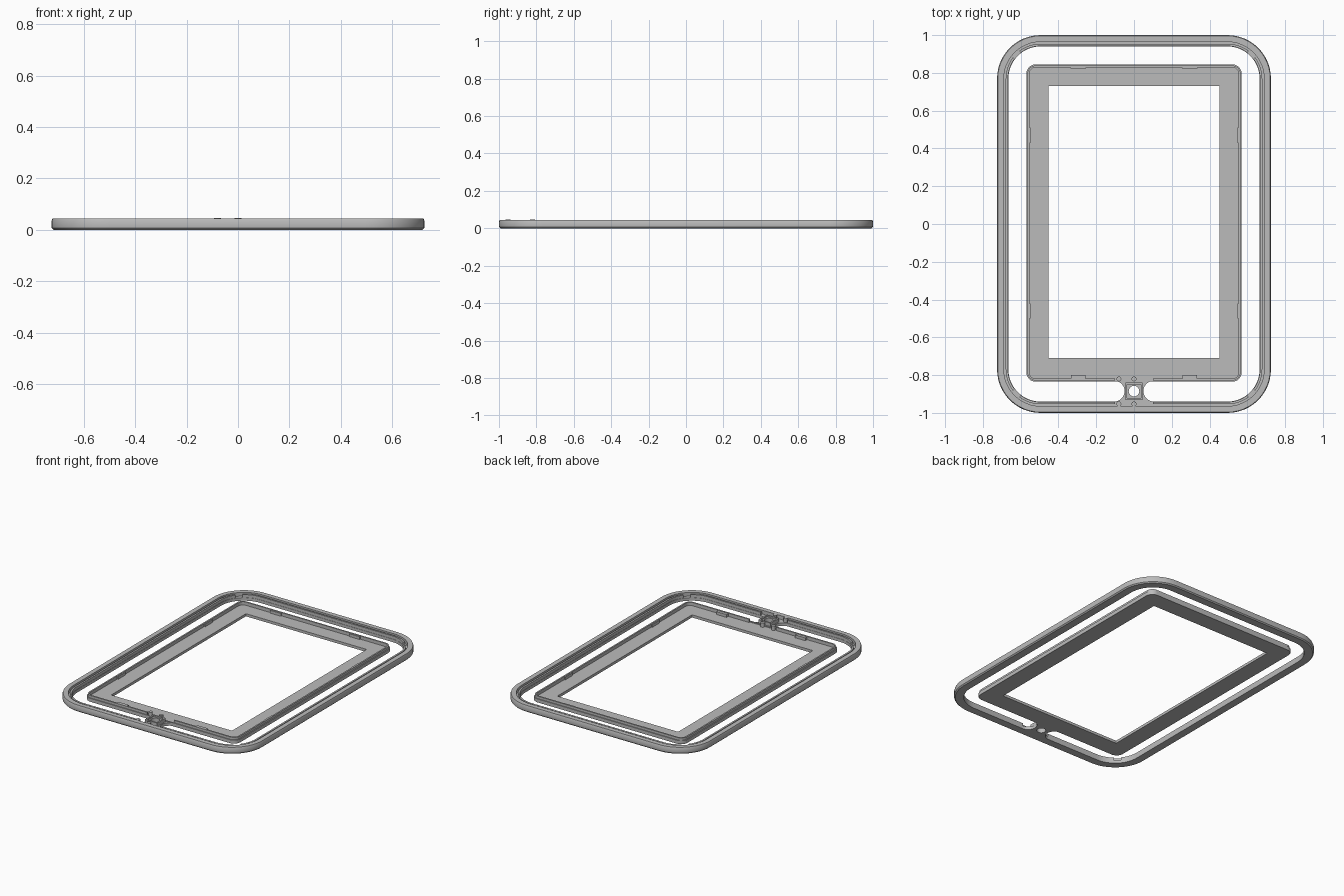
import bpy
import bmesh
from math import sin, cos, pi

cube = bpy.data.objects.get("Cube")
if cube:
    bpy.data.objects.remove(cube)

grey = bpy.data.materials.new("plain grey")
grey.use_nodes = True
COLOUR = (0.5, 0.5, 0.5, 1)
grey.diffuse_color = COLOUR
grey.node_tree.nodes["Principled BSDF"].inputs["Base Color"].default_value = COLOUR

STEPS = 12      # segments in each rounded corner
GAP = 0.1       # half width of the break at the bridge


def finish(obj):
    obj.data.materials.clear()
    obj.data.materials.append(grey)
    bpy.ops.object.select_all(action="DESELECT")
    obj.select_set(True)
    bpy.context.view_layer.objects.active = obj
    bpy.ops.object.shade_smooth_by_angle(angle=0.5)


def rounded_loop(hx, hy, r, cy=0, gap=False):
    """Rounded rectangle, counter-clockwise from the middle of the front edge."""
    pts = []
    for k, (sx, sy) in enumerate([(1, -1), (1, 1), (-1, 1), (-1, -1)]):
        for i in range(STEPS + 1):
            a = (k - 1 + i / STEPS) * pi / 2
            pts.append((sx * (hx - r) + r * cos(a), cy + sy * (hy - r) + r * sin(a)))
    if gap:
        pts = [(GAP, cy - hy)] + pts + [(-GAP, cy - hy)]
    return pts


def loft(name, loops, closed=True):
    """Skin a closed cross-section given as a list of (points, z)."""
    bm = bmesh.new()
    rows = [[bm.verts.new((x, y, z)) for x, y in pts] for pts, z in loops]
    n = len(rows[0])
    for j, row in enumerate(rows):
        nxt = rows[(j + 1) % len(rows)]
        for i in range(n if closed else n - 1):
            k = (i + 1) % n
            bm.faces.new((row[i], row[k], nxt[k], nxt[i]))
    if not closed:
        bm.faces.new([r[0] for r in rows])
        bm.faces.new([r[-1] for r in rows])
    bmesh.ops.remove_doubles(bm, verts=bm.verts, dist=0.0001)
    bmesh.ops.recalc_face_normals(bm, faces=bm.faces)
    mesh = bpy.data.meshes.new(name)
    bm.to_mesh(mesh)
    bm.free()
    obj = bpy.data.objects.new(name, mesh)
    bpy.context.collection.objects.link(obj)
    finish(obj)


def plate(name, outlines, z0, z1):
    """Extrude flat outlines; inner outlines become holes."""
    curve = bpy.data.curves.new(name, "CURVE")
    curve.dimensions = "2D"
    curve.fill_mode = "BOTH"
    curve.extrude = (z1 - z0) / 2
    for pts in outlines:
        spline = curve.splines.new("POLY")
        spline.points.add(len(pts) - 1)
        for p, (x, y) in zip(spline.points, pts):
            p.co = (x, y, 0, 1)
        spline.use_cyclic_u = True
    obj = bpy.data.objects.new(name, curve)
    bpy.context.collection.objects.link(obj)
    obj.location.z = (z0 + z1) / 2
    bpy.ops.object.select_all(action="DESELECT")
    obj.select_set(True)
    bpy.context.view_layer.objects.active = obj
    bpy.ops.object.convert(target="MESH")
    finish(bpy.context.object)


def box(x, y, hx, hy):
    return [(x - hx, y - hy), (x + hx, y - hy), (x + hx, y + hy), (x - hx, y + hy)]


def arc(x, y, r, a0=0, a1=2 * pi, n=24):
    return [(x + r * cos(a0 + (a1 - a0) * i / n), y + r * sin(a0 + (a1 - a0) * i / n))
            for i in range(n + (a1 - a0 < 6))]


def ring(inset, gap=False):
    return rounded_loop(0.725 - inset, 1 - inset, 0.23 - inset, 0, gap)


def frame(inset, gap=False):
    return rounded_loop(0.57 - inset, 0.84 - inset, 0.05 - inset, 0.005, gap)


# Outer ring with chamfered edges and an inner ledge
section = [(0.008, 0), (0.001, 0.007), (0, 0.014), (0, 0.034), (0.004, 0.045),
           (0.036, 0.045), (0.036, 0.02), (0.06, 0.02), (0.06, 0)]
loft("outer_ring", [(ring(d), z) for d, z in section])

# Inner lip in strips, broken at the corners and at the bridge
lip = [(0.046, 0.018), (0.046, 0.04), (0.058, 0.04), (0.058, 0.018)]
mids = [1 + STEPS // 2 + k * (STEPS + 1) for k in range(4)]
starts = [0] + [m + 1 for m in mids]
ends = mids + [4 * (STEPS + 1) + 2]
for i, (s, e) in enumerate(zip(starts, ends)):
    loft(f"ring_lip_{i + 1}", [(ring(d, True)[s:e], z) for d, z in lip], False)

# Inner frame plate with a square-cornered window
window = rounded_loop(0.452, 0.72, 0, 0.01)
loft("frame_plate", [(frame(0.002), 0), (frame(0), 0.003), (frame(0), 0.024),
                     (frame(0.008), 0.024), (frame(0.008), 0.018),
                     (window, 0.018), (window, 0)])

# Raised rim around the frame
rim = [(0.006, 0.016), (0.006, 0.04), (0.016, 0.04), (0.016, 0.016)]
loft("frame_rim", [(frame(d, True), z) for d, z in rim], False)

# Snap tabs inside the rim
for side, sx in (("left", 1), ("right", -1)):
    plate(f"back_tab_{side}", [box(sx * 0.295, 0.828, 0.04, 0.006)], 0.017, 0.037)
    plate(f"front_tab_{side}", [box(sx * 0.295, -0.812, 0.038, 0.012)], 0.017, 0.037)
    for end, y in (("back", 0.47), ("front", -0.46)):
        plate(f"side_tab_{side}_{end}", [box(sx * 0.553, y, 0.006, 0.04)], 0.017, 0.037)

# Bridge between ring and frame, waisted by the round slot ends
BY = -0.885
bridge = arc(0.105, BY, 0.055, pi / 2, 3 * pi / 2) + arc(-0.105, BY, 0.055, -pi / 2, pi / 2)
plate("bridge", [bridge, arc(0, BY, 0.028)], 0, 0.02)

# Square button boss with a round hole and a raised border
plate("button_boss", [box(0, BY, 0.046, 0.046), arc(0, BY, 0.028)], 0.019, 0.036)
plate("button_border", [box(0, BY, 0.046, 0.046), box(0, BY, 0.036, 0.036)], 0.035, 0.045)

# Locating pins on both sides of the bridge
for i, (x, y) in enumerate([(-0.08, -0.82), (0, -0.82), (-0.08, -0.952), (0, -0.952)]):
    plate(f"pin_{i + 1}", [arc(x, y, 0.013, n=16)], 0.015, 0.047)
